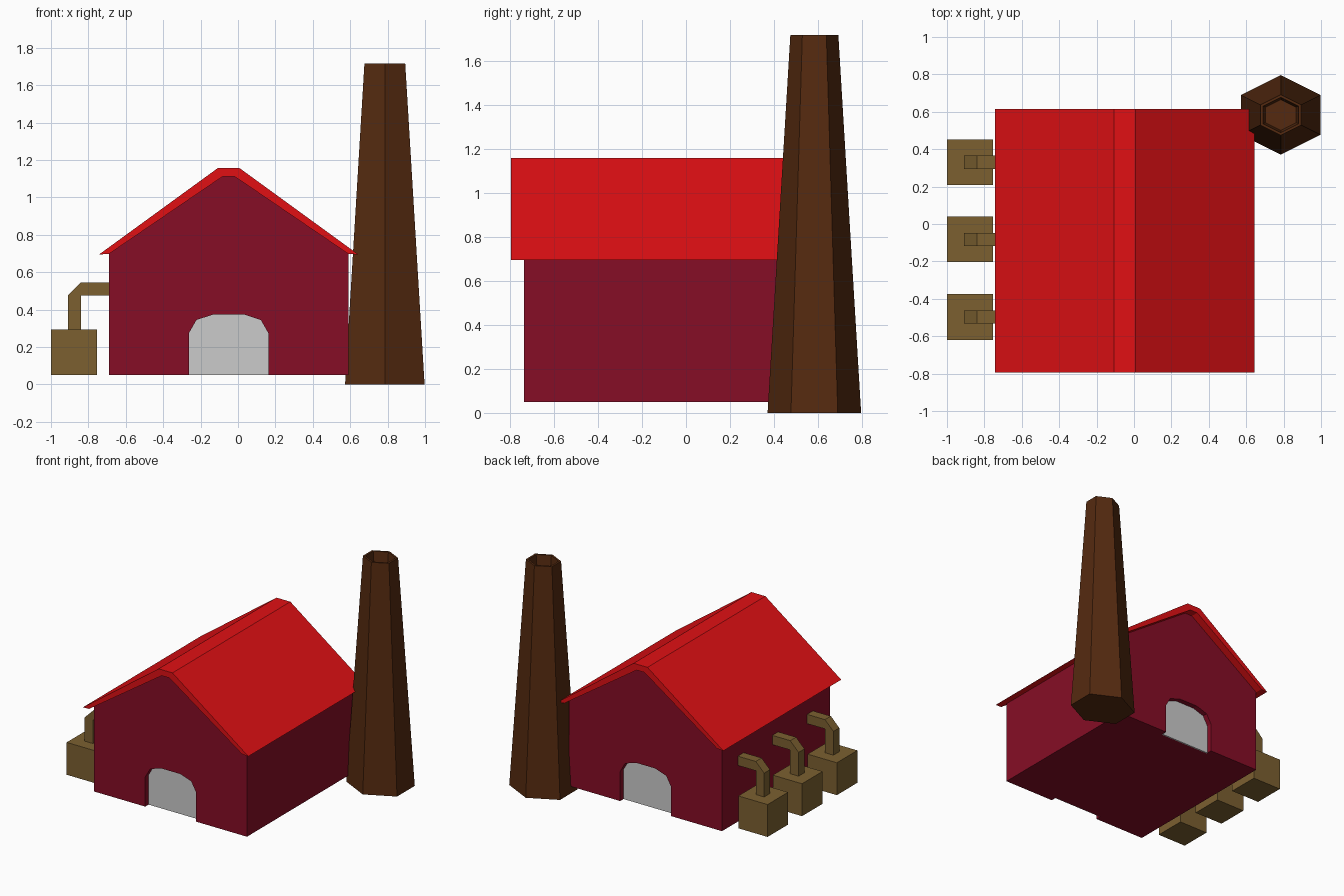
import bpy, bmesh
from mathutils import Matrix

if "Cube" in bpy.data.objects:
    bpy.data.objects.remove(bpy.data.objects["Cube"])


def material(name, rgb):
    m = bpy.data.materials.new(name)
    m.diffuse_color = (*rgb, 1)
    m.use_nodes = True
    m.node_tree.nodes["Principled BSDF"].inputs["Base Color"].default_value = m.diffuse_color
    return m


WALL = material("wall_red", (0.24, 0.004, 0.019))
ROOF = material("roof_red", (0.75, 0.005, 0.007))
BRASS = material("brass", (0.20, 0.117, 0.03))
BROWN = material("chimney_brown", (0.09, 0.023, 0.005))


def finish(name, bm, mat=None):
    bmesh.ops.recalc_face_normals(bm, faces=bm.faces[:])
    me = bpy.data.meshes.new(name)
    bm.to_mesh(me)
    bm.free()
    ob = bpy.data.objects.new(name, me)
    bpy.context.collection.objects.link(ob)
    if mat:
        me.materials.append(mat)
    return ob


def prism(name, profile, y0, y1, mat=None):
    """Extrude an (x, z) outline from y0 to y1."""
    bm = bmesh.new()
    face = bm.faces.new([bm.verts.new((x, y0, z)) for x, z in profile])
    new = bmesh.ops.extrude_face_region(bm, geom=[face])["geom"]
    bmesh.ops.translate(bm, vec=(0, y1 - y0, 0),
                        verts=[v for v in new if isinstance(v, bmesh.types.BMVert)])
    return finish(name, bm, mat)


CX = -0.05               # centre line of the building
FRONT, BACK = -0.735, 0.555


def mirrored(half):
    """Complete a left half outline around the building's centre line."""
    pts = [(CX + x, z) for x, z in half]
    return pts + [(CX - x, z) for x, z in reversed(half)]


# Gabled building
walls = prism("walls", mirrored([(-0.64, 0.05), (-0.64, 0.70), (-0.032, 1.112)]),
              FRONT, BACK, WALL)

# Roof shell tapering to thin eaves
roof_outer = mirrored([(-0.693, 0.695), (-0.058, 1.157)])
roof_inner = mirrored([(-0.64, 0.698), (-0.032, 1.112)])
prism("roof", roof_outer + roof_inner[::-1], -0.795, 0.615, ROOF)


# Arched doorways, recessed front and back
def arch(bottom):
    return mirrored([(-0.212, bottom), (-0.212, 0.275), (-0.172, 0.345), (-0.08, 0.375)])


for label, y, inward in (("front", FRONT, 1), ("back", BACK, -1)):
    cutter = prism("door_cutter", arch(0.0), y - 0.1 * inward, y + 0.045 * inward, WALL)
    mod = walls.modifiers.new("doorway", "BOOLEAN")
    mod.operation, mod.solver, mod.object = "DIFFERENCE", "EXACT", cutter
    bpy.context.view_layer.objects.active = walls
    bpy.ops.object.modifier_apply(modifier=mod.name)
    bpy.data.objects.remove(cutter)
    prism(label + "_door", arch(0.05), y + 0.04 * inward, y + 0.05 * inward)

# Tank boxes with bent pipes into the left wall
box = [(-1.0, 0.05), (-0.755, 0.05), (-0.755, 0.295), (-1.0, 0.295)]
pipe = [(-0.91, 0.29), (-0.91, 0.475), (-0.84, 0.545), (-0.68, 0.545),
        (-0.68, 0.475), (-0.84, 0.475), (-0.84, 0.29)]
for i, y in enumerate((-0.498, -0.082, 0.33)):
    prism(f"tank_{i + 1}", box, y - 0.1225, y + 0.1225, BRASS)
    prism(f"pipe_{i + 1}", pipe, y - 0.035, y + 0.035, BRASS)

# Six-sided tapered chimney with a hollow top
bm = bmesh.new()
rings = []
for r, z in ((0.2125, 0), (0.109, 1.717), (0.094, 1.717), (0.082, 1.60)):
    corners = [(0, 1), (1, 0.5), (1, -0.5), (0, -1), (-1, -0.5), (-1, 0.5)]
    rings.append([bm.verts.new((x * r, y * r, z)) for x, y in corners])
for a, b in zip(rings, rings[1:]):
    for i in range(6):
        j = (i + 1) % 6
        bm.faces.new((a[i], a[j], b[j], b[i]))
bm.faces.new(rings[0])
bm.faces.new(rings[-1])
bm.transform(Matrix.Translation((0.785, 0.583, 0)))
finish("chimney", bm, BROWN)
